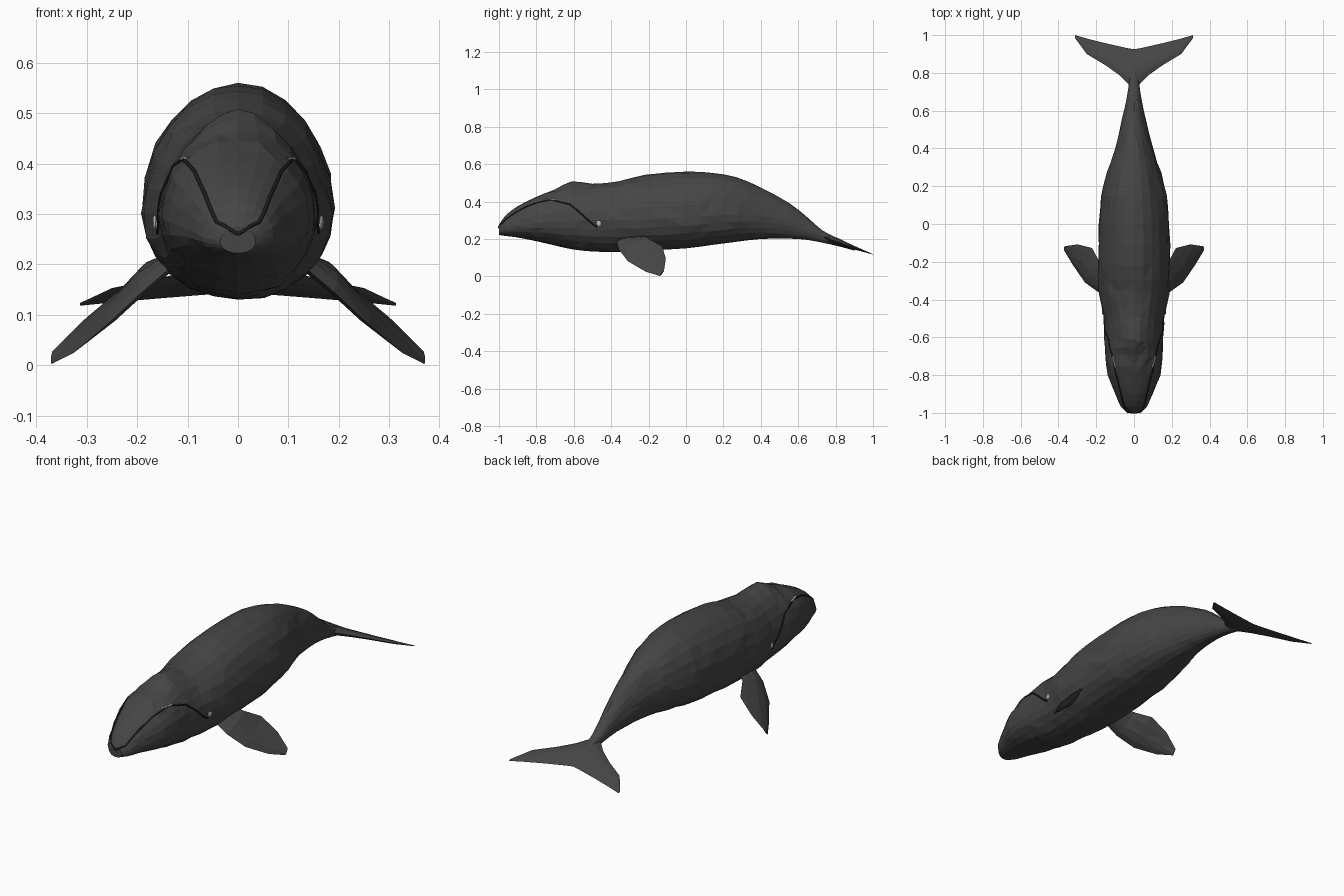
import bpy, bmesh, math, random
from mathutils import Vector
from mathutils.bvhtree import BVHTree

if "Cube" in bpy.data.objects:
    bpy.data.objects.remove(bpy.data.objects["Cube"])

random.seed(4)


def material(name, v):
    m = bpy.data.materials.new(name)
    m.diffuse_color = (v, v, v, 1)
    m.use_nodes = True
    m.node_tree.nodes["Principled BSDF"].inputs["Base Color"].default_value = m.diffuse_color
    return m


SKIN = material("charcoal skin", 0.06)
SEAM = material("black mouth line", 0.012)
EYE = material("pale grey eye", 0.5)


def finish(bm, name, mat):
    bmesh.ops.recalc_face_normals(bm, faces=bm.faces)
    me = bpy.data.meshes.new(name)
    bm.to_mesh(me)
    me.materials.append(mat)
    ob = bpy.data.objects.new(name, me)
    bpy.context.collection.objects.link(ob)
    return ob


def loft(bm, rings):
    """Skin a list of point rings and cap both ends."""
    vs = [[bm.verts.new(p) for p in r] for r in rings]
    n = len(vs[0])
    for a, b in zip(vs, vs[1:]):
        for i in range(n):
            j = (i + 1) % n
            bm.faces.new((a[i], a[j], b[j], b[i]))
    bm.faces.new(vs[0])
    bm.faces.new(vs[-1][::-1])


# Body profile: y, half width, bottom z, widest z, top z, roundness of the back
PROFILE = [
    (-1.00, .035, .222, .245, .275, 2.0),
    (-.965, .070, .216, .255, .325, 2.0),
    (-.90, .098, .208, .27, .375, 2.1),
    (-.80, .138, .188, .285, .425, 2.2),
    (-.70, .152, .165, .295, .465, 2.0),
    (-.61, .155, .145, .30, .508, 1.65),
    (-.50, .160, .133, .30, .495, 1.8),
    (-.36, .185, .130, .30, .508, 2.0),
    (-.22, .189, .137, .305, .543, 2.0),
    (.00, .187, .150, .315, .56, 2.0),
    (.14, .172, .168, .325, .553, 2.0),
    (.27, .143, .185, .33, .53, 1.9),
    (.40, .100, .200, .325, .475, 1.8),
    (.55, .064, .202, .29, .393, 1.8),
    (.65, .042, .195, .25, .315, 1.8),
    (.73, .029, .180, .215, .245, 2.0),
    (.82, .022, .160, .178, .20, 2.0),
    (.90, .010, .138, .146, .156, 2.0),
]


def section(p, n=24):
    y, w, lo, mid, hi, e = p
    ring = []
    for i in range(n):
        a = 2 * math.pi * i / n
        s, c = math.sin(a), math.cos(a)
        k = 2 / (e if s > 0 else 2.1)
        x = w * math.copysign(abs(c) ** k, c)
        z = mid + ((hi - mid) if s > 0 else (mid - lo)) * math.copysign(abs(s) ** k, s)
        # slight unevenness on the flanks gives a faceted hide
        j = 0.02 * w if abs(c) > .05 and abs(y) < .8 else 0
        ring.append(Vector((x * (1 + random.uniform(-.02, .02)),
                            y + random.uniform(-j, j) * 4,
                            z + random.uniform(-j, j))))
    return ring


def between(a, b, t):
    return tuple(u + (v - u) * t for u, v in zip(a, b))


def smooth_point(i, t):
    """Catmull-Rom point in the profile."""
    q = [PROFILE[max(0, min(len(PROFILE) - 1, i + k))] for k in (-1, 0, 1, 2)]
    return tuple(.5 * (2 * b + (c - a) * t + (2 * a - 5 * b + 4 * c - d) * t * t
                       + (3 * b - a - 3 * c + d) * t ** 3) for a, b, c, d in zip(*q))


rings = []
for i in range(len(PROFILE) - 1):
    rings += [section(PROFILE[i]), section(smooth_point(i, .5))]
rings.append(section(PROFILE[-1]))
bm = bmesh.new()
loft(bm, rings)
bmesh.ops.triangulate(bm, faces=bm.faces, quad_method='SHORT_EDGE')
skin_tree = BVHTree.FromBMesh(bm)
finish(bm, "body", SKIN)


# Flippers and flukes: lens sections between leading and trailing edges
def blade(name, stations, side):
    rows = []
    for k, (lead, trail, thick) in enumerate(stations):
        l, t = Vector(lead), Vector(trail)
        a, b = stations[max(0, k - 1)], stations[min(len(stations) - 1, k + 1)]
        span = Vector(b[0]) + Vector(b[1]) - Vector(a[0]) - Vector(a[1])
        nrm = (t - l).cross(span).normalized() * thick / 2
        row = [l, l.lerp(t, .2) + nrm * .8, l.lerp(t, .45) + nrm, l.lerp(t, .8) + nrm * .5,
               t, l.lerp(t, .8) - nrm * .5, l.lerp(t, .45) - nrm, l.lerp(t, .2) - nrm * .8]
        rows.append([Vector((p.x * side, p.y, p.z)) for p in row])
    bm = bmesh.new()
    loft(bm, rows)
    bmesh.ops.triangulate(bm, faces=bm.faces)
    return finish(bm, name, SKIN)


FLIPPER = [
    ((.12, -.375, .205), (.12, -.24, .23), .03),
    ((.19, -.36, .145), (.18, -.205, .205), .034),
    ((.26, -.31, .08), (.222, -.127, .16), .03),
    ((.325, -.215, .025), (.30, -.108, .095), .02),
    ((.37, -.14, .002), (.368, -.118, .028), .006),
]


def fluke_station(x, y0, y1, t):
    z = lambda y: .212 - .094 * (y - .73) / .27
    return (x, y0, z(y0)), (x, y1, z(y1)), t


FLUKE = [fluke_station(*s) for s in (
    (0, .71, .925, .04), (.03, .74, .93, .036), (.08, .79, .941, .028),
    (.15, .84, .957, .02), (.25, .90, .982, .012), (.313, .985, 1.0, .004))]


# Mouth line laid along the hide
def on_skin(p):
    return skin_tree.find_nearest(Vector(p))[0]


def seam(name, points, radius, mat):
    path = []
    for a, b in zip(points, points[1:]):
        path += [on_skin(between(a, b, t / 4)) for t in range(4)]
    path.append(on_skin(points[-1]))
    cu = bpy.data.curves.new(name, 'CURVE')
    cu.dimensions = '3D'
    cu.bevel_depth = radius
    cu.bevel_resolution = 1
    sp = cu.splines.new('POLY')
    sp.points.add(len(path) - 1)
    for q, p in zip(sp.points, path):
        q.co = (*p, 1)
    cu.materials.append(mat)
    bpy.context.collection.objects.link(bpy.data.objects.new(name, cu))


MOUTH = [(0, -1, .26), (.04, -.98, .282), (.07, -.92, .345), (.09, -.83, .39), (.11, -.72, .41),
         (.135, -.62, .385), (.152, -.55, .325), (.16, -.50, .28), (.165, -.475, .262)]

for side, word in ((1, "right"), (-1, "left")):
    blade(word + "_flipper", FLIPPER, side)
    blade(word + "_fluke", FLUKE, side)
    seam(word + "_mouth_line", [(x * side, y, z) for x, y, z in MOUTH], .004, SEAM)
    # pale baleen glimpse at the crest of the lip
    seam(word + "_baleen", [(.1 * side, -.76, .412), (.118 * side, -.70, .412)], .0045, EYE)
    # eye: shallow disc on the cheek
    loc = on_skin((.175 * side, -.468, .282))
    bm = bmesh.new()
    bmesh.ops.create_uvsphere(bm, u_segments=10, v_segments=6, radius=.015)
    bmesh.ops.scale(bm, vec=(.45, 1, 1), verts=bm.verts)
    bmesh.ops.translate(bm, vec=loc, verts=bm.verts)
    finish(bm, word + "_eye", EYE)
